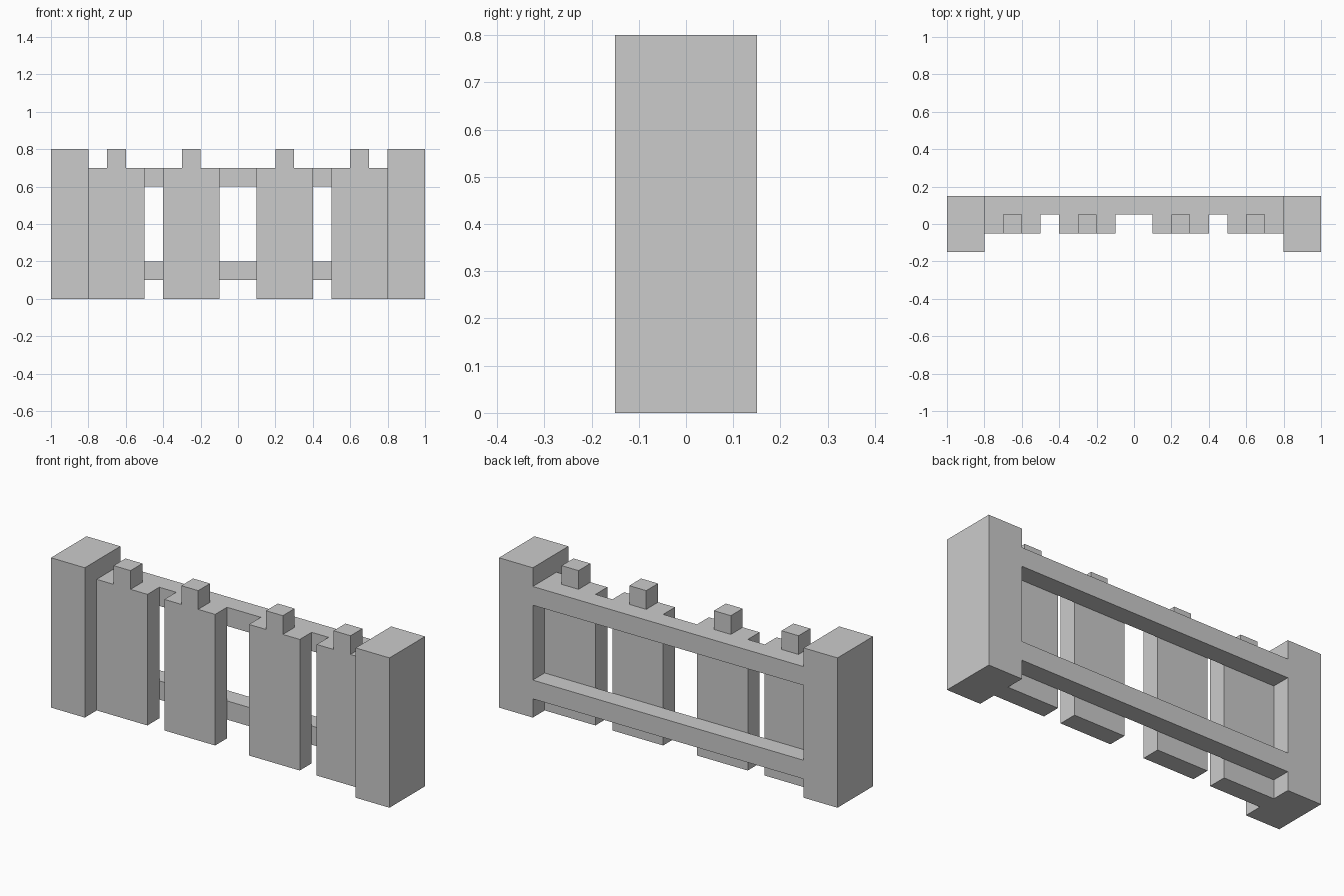
import bpy
import bmesh

if "Cube" in bpy.data.objects:
    bpy.data.objects.remove(bpy.data.objects["Cube"])


def extrude_profile(name, points, y0, y1):
    """Extrude an (x, z) outline from y0 to y1."""
    bm = bmesh.new()
    face = bm.faces.new([bm.verts.new((x, y0, z)) for x, z in points])
    new = bmesh.ops.extrude_face_region(bm, geom=[face])["geom"]
    verts = [g for g in new if isinstance(g, bmesh.types.BMVert)]
    bmesh.ops.translate(bm, verts=verts, vec=(0, y1 - y0, 0))
    bmesh.ops.recalc_face_normals(bm, faces=bm.faces)
    mesh = bpy.data.meshes.new(name)
    bm.to_mesh(mesh)
    bm.free()
    obj = bpy.data.objects.new(name, mesh)
    bpy.context.collection.objects.link(obj)
    return obj


def box(name, x0, x1, y0, y1, z0, z1):
    return extrude_profile(name, [(x0, z0), (x1, z0), (x1, z1), (x0, z1)], y0, y1)


def picket(name, x):
    # Wide board with a small square tab on top
    half = [(0.15, 0), (0.15, 0.7), (0.05, 0.7), (0.05, 0.8)]
    outline = half + [(-px, z) for px, z in reversed(half)]
    return extrude_profile(name, [(x + px, z) for px, z in outline], -0.05, 0.05)


# End posts and pickets, mirrored left and right
for side, label in ((-1, "left"), (1, "right")):
    x0, x1 = sorted((side * 0.8, side * 1.0))
    box(f"{label}_post", x0, x1, -0.15, 0.15, 0, 0.8)
    picket(f"{label}_outer_picket", side * 0.65)
    picket(f"{label}_inner_picket", side * 0.25)

# Horizontal rails behind the pickets
for label, z in (("lower", 0.1), ("upper", 0.6)):
    box(f"{label}_rail", -0.8, 0.8, 0.05, 0.15, z, z + 0.1)
